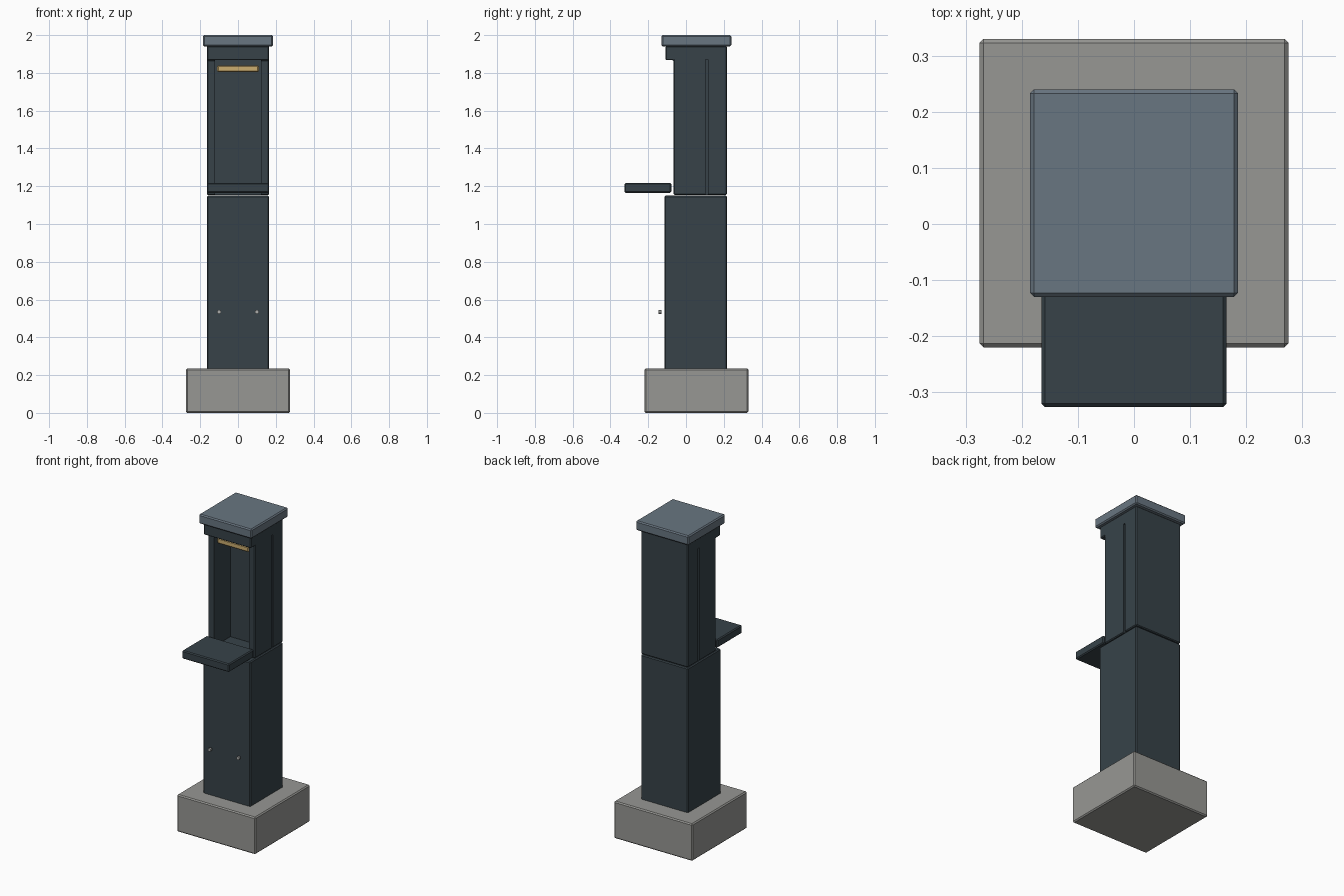
import bpy
import bmesh
import math

cube = bpy.data.objects.get("Cube")
if cube:
    bpy.data.objects.remove(cube, do_unlink=True)


def material(name, rgb):
    mat = bpy.data.materials.new(name)
    mat.use_nodes = True
    colour = (*rgb, 1.0)
    mat.diffuse_color = colour
    mat.node_tree.nodes["Principled BSDF"].inputs["Base Color"].default_value = colour
    return mat


SLATE = material("dark slate", (0.038, 0.055, 0.066))
CAP = material("blue grey", (0.14, 0.18, 0.22))
STONE = material("concrete grey", (0.31, 0.31, 0.295))
GOLD = material("warm gold", (0.60, 0.42, 0.16))
STEEL = material("steel", (0.42, 0.43, 0.42))


def extrude_profile(name, profile, half_width, mat, bevel=0.0):
    """Extrude a closed (y, z) profile across x, then chamfer its edges."""
    bm = bmesh.new()
    face = bm.faces.new([bm.verts.new((-half_width, y, z)) for y, z in profile])
    moved = bmesh.ops.extrude_face_region(bm, geom=[face])["geom"]
    verts = [v for v in moved if isinstance(v, bmesh.types.BMVert)]
    bmesh.ops.translate(bm, verts=verts, vec=(2 * half_width, 0, 0))
    bmesh.ops.recalc_face_normals(bm, faces=bm.faces)
    if bevel:
        bmesh.ops.bevel(bm, geom=bm.edges[:], offset=bevel, segments=1,
                        affect='EDGES', profile=0.5)
    mesh = bpy.data.meshes.new(name)
    bm.to_mesh(mesh)
    bm.free()
    mesh.materials.append(mat)
    obj = bpy.data.objects.new(name, mesh)
    bpy.context.collection.objects.link(obj)
    return obj


def box(name, half_width, y0, y1, z0, z1, mat, bevel=0.0):
    return extrude_profile(name, [(y0, z0), (y1, z0), (y1, z1), (y0, z1)],
                           half_width, mat, bevel)


def cut(target, cutter):
    mod = target.modifiers.new(cutter.name, 'BOOLEAN')
    mod.operation = 'DIFFERENCE'
    mod.solver = 'EXACT'
    mod.object = cutter
    cutter.hide_render = True
    cutter.hide_viewport = True
    cutter.display_type = 'WIRE'


# Footing, pedestal and cap
box("footing", 0.275, -0.22, 0.33, 0.0, 0.235, STONE, 0.007)
box("pedestal", 0.165, -0.114, 0.217, 0.225, 1.15, SLATE, 0.006)
box("cap", 0.185, -0.13, 0.24, 1.94, 2.0, CAP, 0.007)

# Upper cabinet with an overhanging hood
cabinet = extrude_profile("cabinet", [
    (-0.066, 1.154), (0.217, 1.154), (0.217, 1.942),
    (-0.108, 1.942), (-0.108, 1.867), (-0.066, 1.867)], 0.165, SLATE, 0.005)

# Open front recess, running down to the pedestal
cut(cabinet, box("recess_cutter", 0.122, -0.09, 0.098, 1.1, 1.867, SLATE))

# Narrow groove down each side
for side, label in ((1, "left"), (-1, "right")):
    groove = box(label + "_groove_cutter", 0.015, 0.103, 0.116, 1.1, 1.87, SLATE)
    groove.location.x = side * 0.165
    cut(cabinet, groove)

# Shelf in front of the recess
box("shelf", 0.165, -0.326, -0.078, 1.165, 1.217, SLATE, 0.006)

# Light strip under the hood
box("light_strip", 0.11, -0.052, -0.022, 1.805, 1.84, GOLD, 0.006)

# Small bolts on the pedestal front
for side, label in ((1, "left"), (-1, "right")):
    bpy.ops.mesh.primitive_cylinder_add(
        vertices=8, radius=0.011, depth=0.014,
        location=(side * 0.1, -0.138, 0.535), rotation=(math.pi / 2, 0, 0))
    bolt = bpy.context.object
    bolt.name = label + "_bolt"
    bolt.data.materials.append(STEEL)
